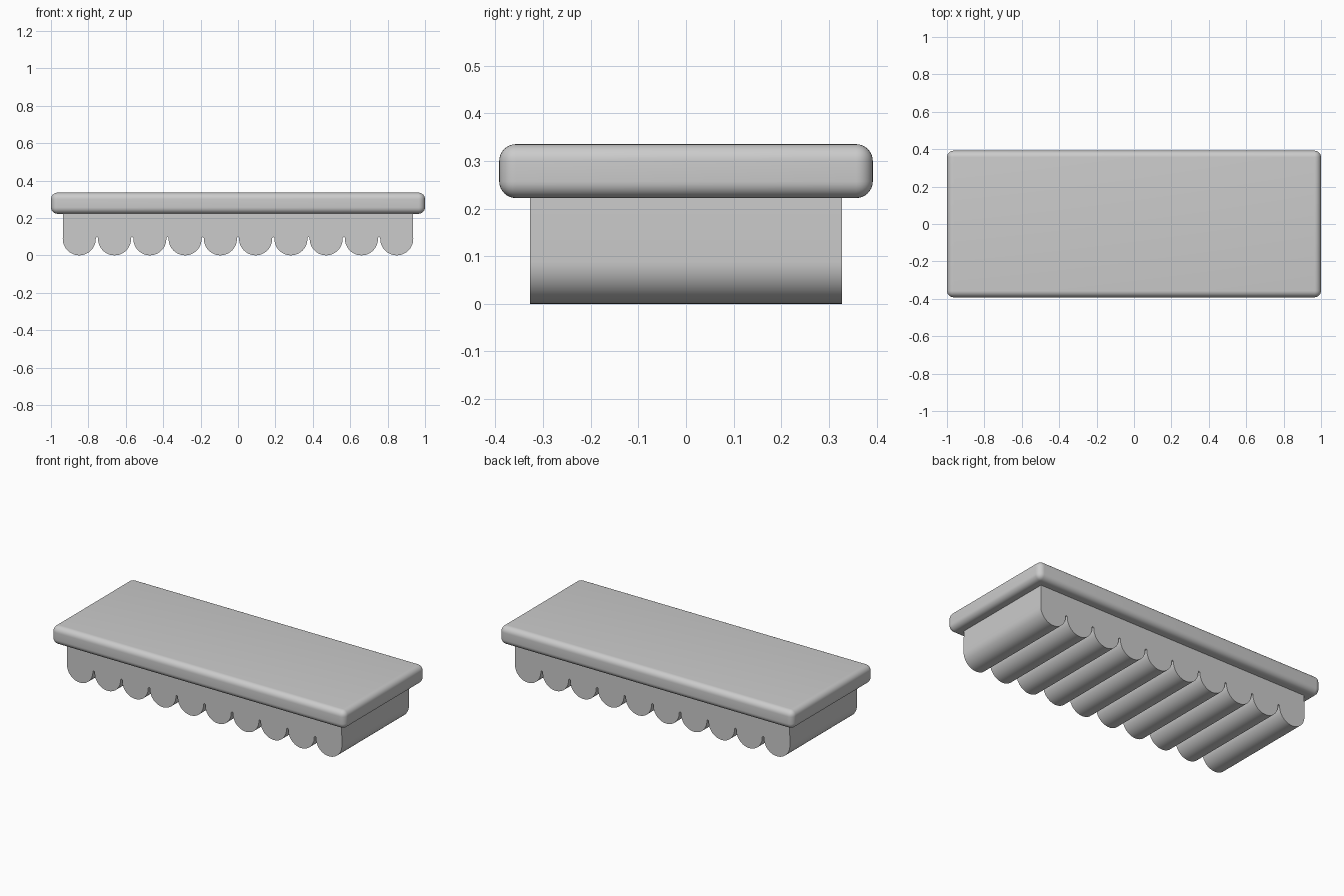
import bpy
import bmesh
from math import pi, sin, cos

cube = bpy.data.objects.get("Cube")
if cube:
    bpy.data.objects.remove(cube, do_unlink=True)

GREY = (0.6, 0.6, 0.6, 1)
grey = bpy.data.materials.new("plain grey")
grey.use_nodes = True
grey.diffuse_color = GREY
grey.node_tree.nodes["Principled BSDF"].inputs["Base Color"].default_value = GREY


def finish(bm, name):
    bmesh.ops.recalc_face_normals(bm, faces=bm.faces)
    mesh = bpy.data.meshes.new(name)
    bm.to_mesh(mesh)
    bm.free()
    mesh.materials.append(grey)
    obj = bpy.data.objects.new(name, mesh)
    bpy.context.collection.objects.link(obj)
    bpy.ops.object.select_all(action="DESELECT")
    obj.select_set(True)
    bpy.context.view_layer.objects.active = obj
    bpy.ops.object.shade_smooth_by_angle(angle=pi / 6)
    return obj


# Top slab with rounded edges
BOTTOM, TOP = 0.222, 0.335
bm = bmesh.new()
bmesh.ops.create_cube(bm, size=1)
bmesh.ops.scale(bm, vec=(2, 0.784, TOP - BOTTOM), verts=bm.verts)
bmesh.ops.translate(bm, vec=(0, 0, (TOP + BOTTOM) / 2), verts=bm.verts)
bmesh.ops.bevel(bm, geom=bm.edges[:], offset=0.035, segments=8,
                profile=0.5, affect="EDGES")
finish(bm, "top_slab")

# Scalloped body: round lobes joined by small arched notches, extruded in depth
LOBES, HALF_WIDTH, HALF_DEPTH = 10, 0.935, 0.327
RADIUS, GAP = 0.0883, 0.006
pitch = 2 * (RADIUS + GAP)
profile = [(-HALF_WIDTH, BOTTOM + 0.01)]
for i in range(LOBES):
    centre = (i - (LOBES - 1) / 2) * pitch
    for k in range(25):
        a = pi + pi * k / 24
        profile.append((centre + RADIUS * cos(a), RADIUS + RADIUS * sin(a)))
    if i < LOBES - 1:
        for k in range(7):
            a = pi - pi * k / 6
            profile.append((centre + pitch / 2 + GAP * cos(a),
                            RADIUS + 0.003 + GAP * sin(a)))
profile.append((HALF_WIDTH, BOTTOM + 0.01))

bm = bmesh.new()
front = bm.faces.new([bm.verts.new((x, -HALF_DEPTH, z)) for x, z in profile])
extruded = bmesh.ops.extrude_face_region(bm, geom=[front], use_keep_orig=True)
back = [v for v in extruded["geom"] if isinstance(v, bmesh.types.BMVert)]
bmesh.ops.translate(bm, vec=(0, 2 * HALF_DEPTH, 0), verts=back)
finish(bm, "scalloped_body")
